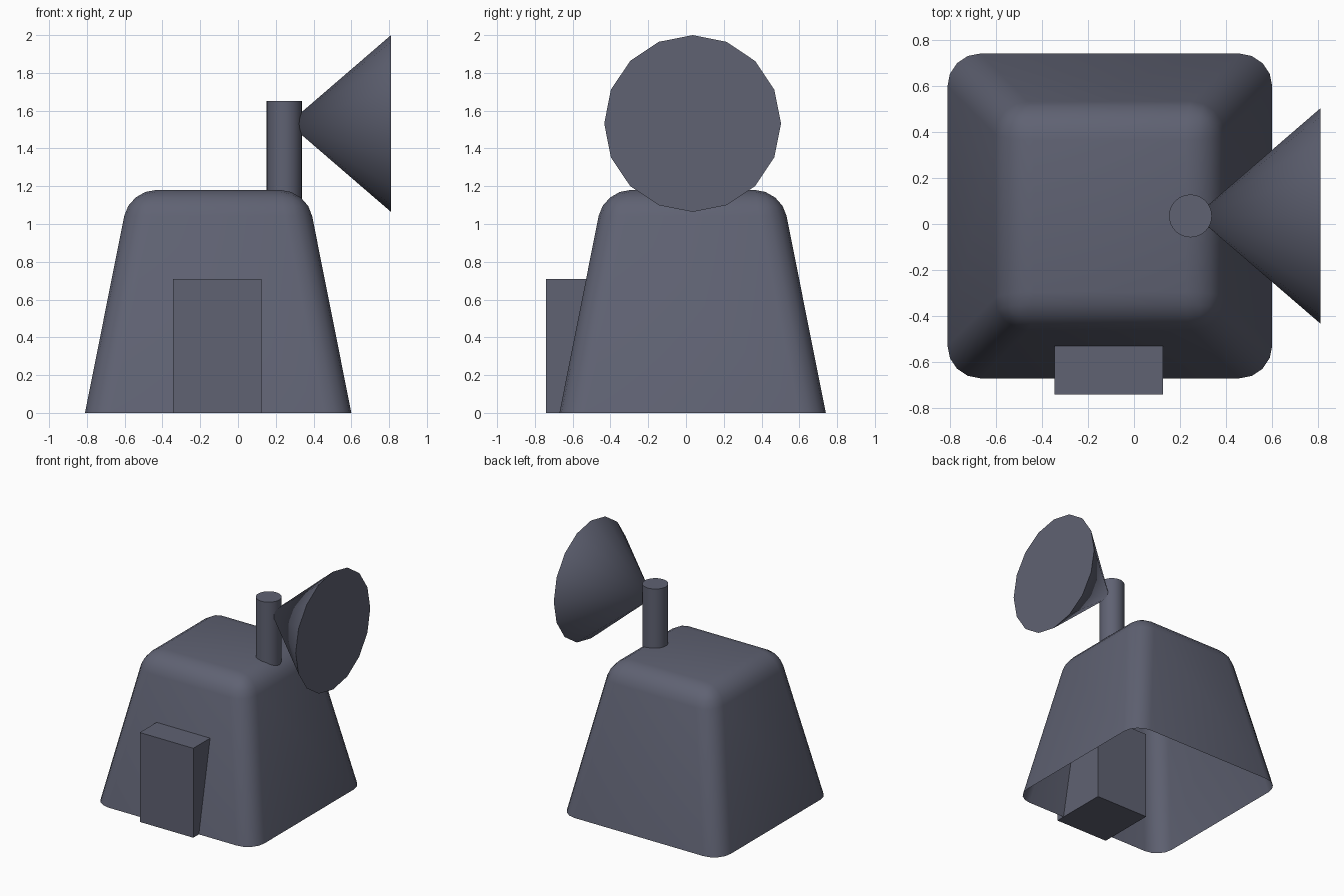
import bpy, bmesh, math
from mathutils import Matrix, Vector

if "Cube" in bpy.data.objects:
    bpy.data.objects.remove(bpy.data.objects["Cube"])

slate = bpy.data.materials.new("slate_grey")
slate.diffuse_color = (0.115, 0.122, 0.17, 1)
slate.use_nodes = True
slate.node_tree.nodes["Principled BSDF"].inputs["Base Color"].default_value = slate.diffuse_color
CY = 0.035  # shared centre line in y


def finish(name, bm, smooth_angle=None):
    bmesh.ops.recalc_face_normals(bm, faces=bm.faces)
    mesh = bpy.data.meshes.new(name)
    bm.to_mesh(mesh)
    bm.free()
    mesh.materials.append(slate)
    obj = bpy.data.objects.new(name, mesh)
    bpy.context.collection.objects.link(obj)
    if smooth_angle:
        bpy.ops.object.select_all(action='DESELECT')
        obj.select_set(True)
        bpy.context.view_layer.objects.active = obj
        bpy.ops.object.shade_smooth_by_angle(angle=math.radians(smooth_angle))


def rod(name, segments, r1, r2, matrix, depth):
    bm = bmesh.new()
    bmesh.ops.create_cone(bm, cap_ends=True, segments=segments, radius1=r1,
                          radius2=r2, depth=depth, matrix=matrix)
    bmesh.ops.remove_doubles(bm, verts=bm.verts, dist=1e-5)
    finish(name, bm, 35)


# Tapered hut shell, open underneath, with rounded corners
bm = bmesh.new()
bmesh.ops.create_cube(bm, size=1)
for v in bm.verts:
    top = v.co.z > 0
    half = 0.47 if top else 0.705
    v.co = Vector((math.copysign(half, v.co.x) - 0.105,
                   math.copysign(half, v.co.y) + CY, 1.18 if top else 0))
floor = [f for f in bm.faces if all(v.co.z < 0.01 for v in f.verts)]
bmesh.ops.delete(bm, geom=floor, context='FACES_ONLY')
edges = [e for e in bm.edges if not e.is_boundary]
bmesh.ops.bevel(bm, geom=edges, offset=0.14, offset_type='OFFSET', segments=4,
                profile=0.5, affect='EDGES', clamp_overlap=True)
finish("hut_shell", bm, 60)

# Doorway block, reaching into the shell
bm = bmesh.new()
bmesh.ops.create_cube(bm, size=1, matrix=Matrix.Translation((-0.11, -0.505, 0.355))
                      @ Matrix.Diagonal((0.47, 0.47, 0.71, 1)))
finish("doorway", bm)

# Mast on the roof
rod("mast", 32, 0.093, 0.093, Matrix.Translation((0.245, CY, 1.345)), 0.61)

# Closed dish cone, wide end facing +x
rod("dish_cone", 16, 0.468, 0,
    Matrix.Translation((0.5385, CY, 1.532)) @ Matrix.Rotation(-math.pi / 2, 4, 'Y'), 0.543)
